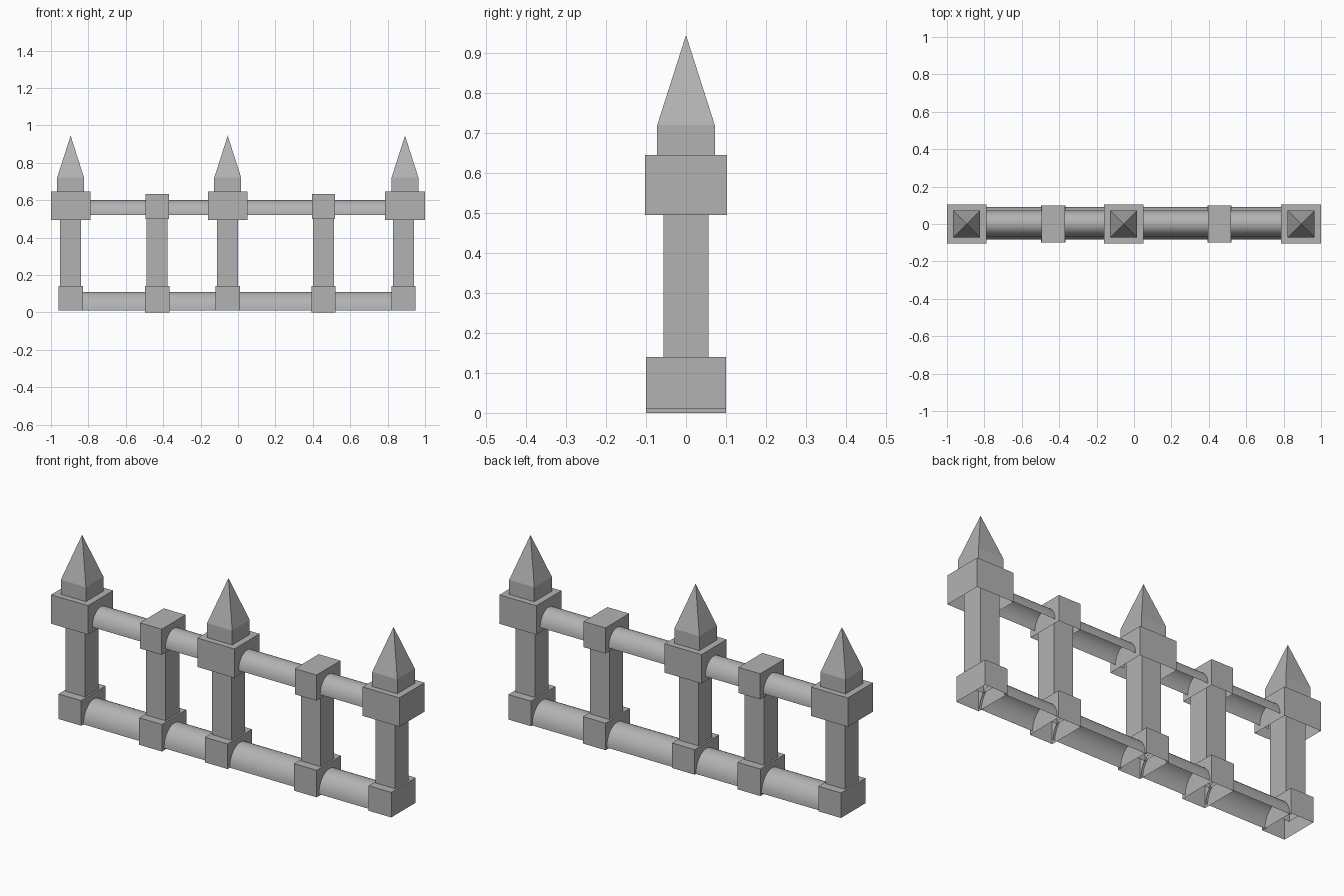
import bpy, bmesh, math

cube = bpy.data.objects.get("Cube")
if cube:
    bpy.data.objects.remove(cube, do_unlink=True)

stone = bpy.data.materials.new("grey stone")
stone.use_nodes = True
grey = (0.45, 0.45, 0.45, 1)
stone.diffuse_color = grey
stone.node_tree.nodes["Principled BSDF"].inputs["Base Color"].default_value = grey


def finish(name, bm):
    mesh = bpy.data.meshes.new(name)
    bm.to_mesh(mesh)
    bm.free()
    mesh.materials.append(stone)
    obj = bpy.data.objects.new(name, mesh)
    bpy.context.collection.objects.link(obj)
    return obj


def block(name, x, width, depth, z0, z1):
    """Upright block, open underneath."""
    bm = bmesh.new()
    bmesh.ops.create_cube(bm, size=1)
    for v in bm.verts:
        v.co.x = x + v.co.x * width
        v.co.y *= depth
        v.co.z = z0 if v.co.z < 0 else z1
    bottom = [f for f in bm.faces if f.normal.z < -0.5]
    bmesh.ops.delete(bm, geom=bottom, context='FACES_ONLY')
    return finish(name, bm)


def spire(name, x, half, z0, z1, tip):
    """Square base drawn up into a pyramid."""
    bm = bmesh.new()
    corners = [(-half, -half), (half, -half), (half, half), (-half, half)]
    low = [bm.verts.new((x + a, b, z0)) for a, b in corners]
    top = [bm.verts.new((x + a, b, z1)) for a, b in corners]
    apex = bm.verts.new((x, 0, tip))
    for i in range(4):
        j = (i + 1) % 4
        bm.faces.new((low[i], low[j], top[j], top[i]))
        bm.faces.new((top[i], top[j], apex))
    return finish(name, bm)


def rail(name, x0, x1, y, half, z0, height, steps=20):
    """Arched rail, hollow underneath."""
    bm = bmesh.new()
    rows = []
    for i in range(steps + 1):
        a = math.pi * i / steps
        py, pz = y - half * math.cos(a), z0 + height * math.sin(a)
        rows.append((bm.verts.new((x0, py, pz)), bm.verts.new((x1, py, pz))))
    for (a, b), (c, d) in zip(rows, rows[1:]):
        bm.faces.new((a, b, d, c)).smooth = True
    return finish(name, bm)


# Posts with their feet, then a spired cap or a plain collar
posts = [("right_end", -0.895, True), ("right_inner", -0.432, False),
         ("middle", -0.055, True), ("left_inner", 0.457, False),
         ("left_end", 0.885, True)]
for label, x, tall in posts:
    block(label + "_post", x, 0.112, 0.112, 0.08, 0.56)
    block(label + "_foot", x, 0.13, 0.2, 0.01 if tall else 0, 0.14)
    if tall:
        cap_x = 0.893 if x > 0.8 else x
        block(label + "_cap", cap_x, 0.212, 0.206, 0.495, 0.645)
        spire(label + "_spire", cap_x, 0.072, 0.64, 0.72, 0.945)
    else:
        block(label + "_collar", x, 0.125, 0.196, 0.5, 0.633)

# Arched rails spanning each pair of neighbouring posts
for (label, a, _), (_, b, _) in zip(posts, posts[1:]):
    rail(label + "_lower_rail", a + 0.055, b - 0.055, 0.004, 0.086, 0.01, 0.1)
    rail(label + "_upper_rail", a + 0.055, b - 0.055, 0.002, 0.07, 0.52, 0.08)
